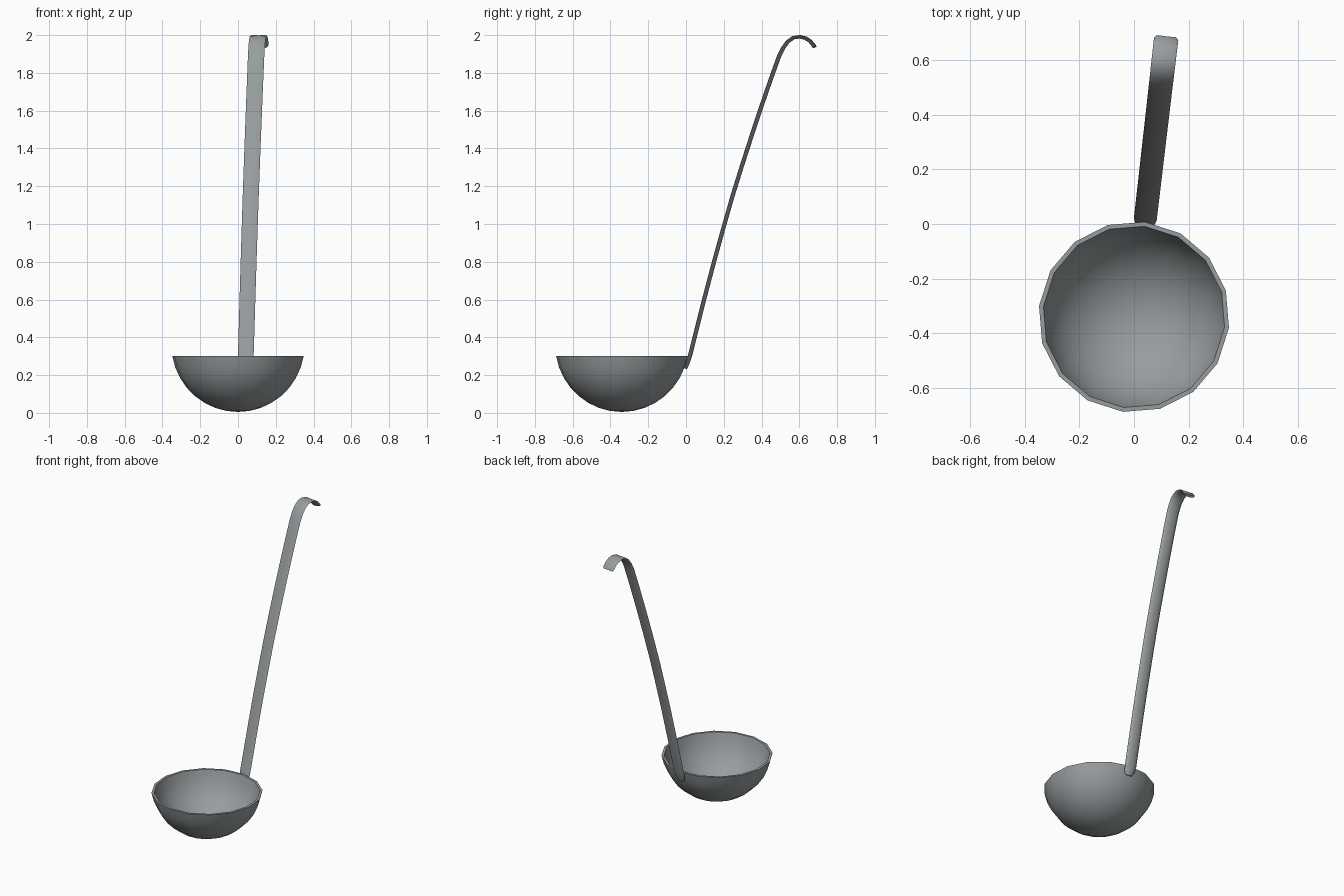
import bpy, bmesh, math
from mathutils import Vector, Matrix

if "Cube" in bpy.data.objects:
    bpy.data.objects.remove(bpy.data.objects["Cube"])

steel = bpy.data.materials.new("grey_steel")
steel.diffuse_color = (0.31, 0.335, 0.345, 1)
steel.use_nodes = True
steel.node_tree.nodes["Principled BSDF"].inputs["Base Color"].default_value = steel.diffuse_color

TURN = math.radians(-6.6)      # whole ladle is turned a little about the bowl axis
CY = -0.34                     # bowl centre
PLACE = Matrix.Translation((0, CY, 0)) @ Matrix.Rotation(TURN, 4, 'Z')


def finish(name, bm, angle):
    bmesh.ops.recalc_face_normals(bm, faces=bm.faces)
    bm.transform(PLACE)
    me = bpy.data.meshes.new(name)
    bm.to_mesh(me)
    bm.free()
    me.materials.append(steel)
    ob = bpy.data.objects.new(name, me)
    bpy.context.collection.objects.link(ob)
    bpy.ops.object.select_all(action='DESELECT')
    ob.select_set(True)
    bpy.context.view_layer.objects.active = ob
    bpy.ops.object.shade_smooth_by_angle(angle=math.radians(angle))
    return ob


def bridge(bm, a, b):
    n = len(a)
    for i in range(n):
        bm.faces.new((a[i], a[(i + 1) % n], b[(i + 1) % n], b[i]))


# Bowl: 16-sided spherical cup with a thin wall and flat rim
SEG, RINGS, R, ZC, WALL = 16, 8, 0.355, 0.36, 0.016
bm = bmesh.new()


def cup(r):
    top = math.acos((ZC - 0.30) / r)
    pole = bm.verts.new((0, 0, ZC - r))
    rings = []
    for k in range(1, RINGS + 1):
        t = top * k / RINGS
        rings.append([bm.verts.new((r * math.sin(t) * math.cos(2 * math.pi * i / SEG),
                                    r * math.sin(t) * math.sin(2 * math.pi * i / SEG),
                                    ZC - r * math.cos(t))) for i in range(SEG)])
    for i in range(SEG):
        bm.faces.new((pole, rings[0][i], rings[0][(i + 1) % SEG]))
    for a, b in zip(rings, rings[1:]):
        bridge(bm, a, b)
    return rings[-1]


bridge(bm, cup(R), cup(R - WALL))
finish("bowl", bm, 40)

# Handle: gently bowed strip, flat in front and rounded behind, hooked at the top
path = [(-0.003, 0.235), (0.008, 0.258), (0.022, 0.30), (0.055, 0.43), (0.10, 0.61),
        (0.15, 0.80), (0.20, 0.98), (0.25, 1.155), (0.30, 1.315), (0.35, 1.47),
        (0.40, 1.62), (0.45, 1.765), (0.495, 1.89), (0.515, 1.93), (0.54, 1.965),
        (0.57, 1.986), (0.60, 1.991), (0.63, 1.984), (0.655, 1.968),
        (0.672, 1.948), (0.68, 1.935)]
section = [(-0.5, 0.3), (-0.42, 0.5), (0, 0.45), (0.42, 0.5), (0.5, 0.3),
           (0.42, -0.1), (0.22, -0.42), (0, -0.5), (-0.22, -0.42), (-0.42, -0.1)]
pts = [Vector((0, (y - CY) / math.cos(TURN), z)) for y, z in path]
bm = bmesh.new()
loops = []
for i, p in enumerate(pts):
    tan = (pts[min(i + 1, len(pts) - 1)] - pts[max(i - 1, 0)]).normalized()
    nor = tan.cross(Vector((1, 0, 0))).normalized()
    if nor.dot(Vector((0, -1, 0.3))) < 0 and i < 12:
        nor = -nor
    elif i >= 12:
        nor = Vector((0, -tan.z, tan.y))
    width = 0.083 + 0.007 * i / (len(pts) - 1)
    width *= {0: 0.55, 1: 0.88, len(pts) - 1: 0.86}.get(i, 1)
    loops.append([bm.verts.new(p + Vector((s * width, 0, 0)) + nor * (d * 0.018))
                  for s, d in section])
for a, b in zip(loops, loops[1:]):
    bridge(bm, a, b)
bm.faces.new(loops[0])
bm.faces.new(loops[-1])
finish("handle", bm, 50)
